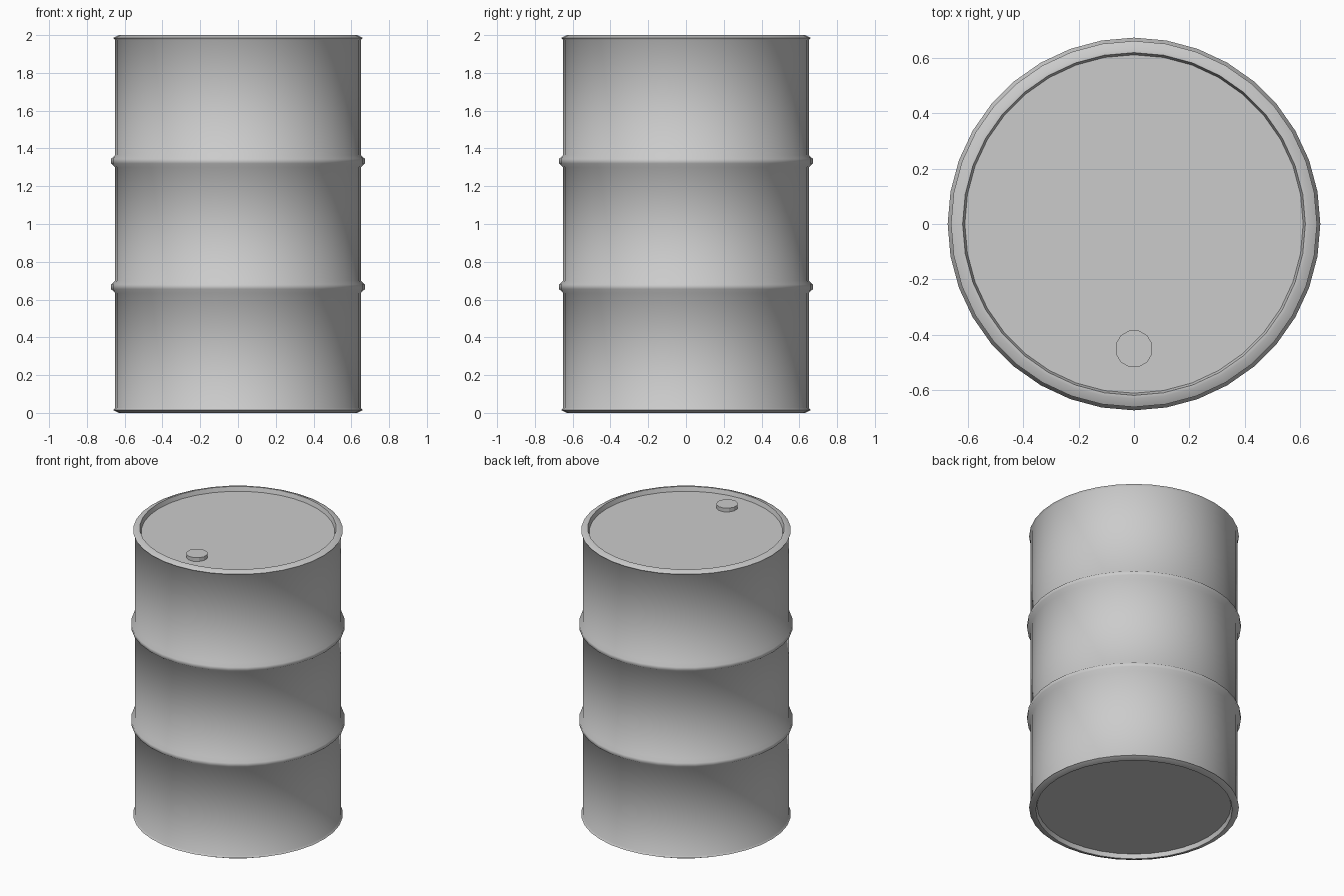
import bpy, math

if "Cube" in bpy.data.objects:
    bpy.data.objects.remove(bpy.data.objects["Cube"])

# Bare steel
steel = bpy.data.materials.new("grey_steel")
steel.use_nodes = True
colour = (0.6, 0.6, 0.6, 1)
steel.diffuse_color = colour
steel.node_tree.nodes["Principled BSDF"].inputs["Base Color"].default_value = colour


def lathe(name, profile, sides, centre=(0, 0, 0), turn=0.0, sharp=50):
    """Spin a (radius, height) profile around z and cap both ends."""
    verts = [(r * math.cos(turn + math.tau * i / sides),
              r * math.sin(turn + math.tau * i / sides), z)
             for r, z in profile for i in range(sides)]
    faces = [(k * sides + i, k * sides + (i + 1) % sides,
              (k + 1) * sides + (i + 1) % sides, (k + 1) * sides + i)
             for k in range(len(profile) - 1) for i in range(sides)]
    last = (len(profile) - 1) * sides
    faces.append(tuple(reversed(range(sides))))
    faces.append(tuple(range(last, last + sides)))
    mesh = bpy.data.meshes.new(name)
    mesh.from_pydata(verts, [], faces)
    mesh.materials.append(steel)
    obj = bpy.data.objects.new(name, mesh)
    obj.location = centre
    bpy.context.collection.objects.link(obj)
    bpy.ops.object.select_all(action="DESELECT")
    obj.select_set(True)
    bpy.context.view_layer.objects.active = obj
    bpy.ops.object.shade_smooth_by_angle(angle=math.radians(sharp))
    return obj


# Drum: recessed ends, flared rims and two rolling hoops, mirrored about mid height
WALL, HOOP, RIM = 0.65, 0.672, 0.66
lower = [(0.61, 0.03), (0.618, 0.0), (0.63, 0.0), (RIM, 0.015), (WALL, 0.027),
         (WALL, 0.635), (HOOP, 0.655), (HOOP, 0.68), (WALL, 0.70)]
upper = [(r, 2 - z) for r, z in reversed(lower)]
lathe("drum_body", lower + upper, 36)

# Filler cap on the lid, near the front
lathe("filler_cap", [(0.068, 0.0), (0.068, 0.028)], 12, (0, -0.45, 1.968),
      turn=math.radians(15), sharp=20)
